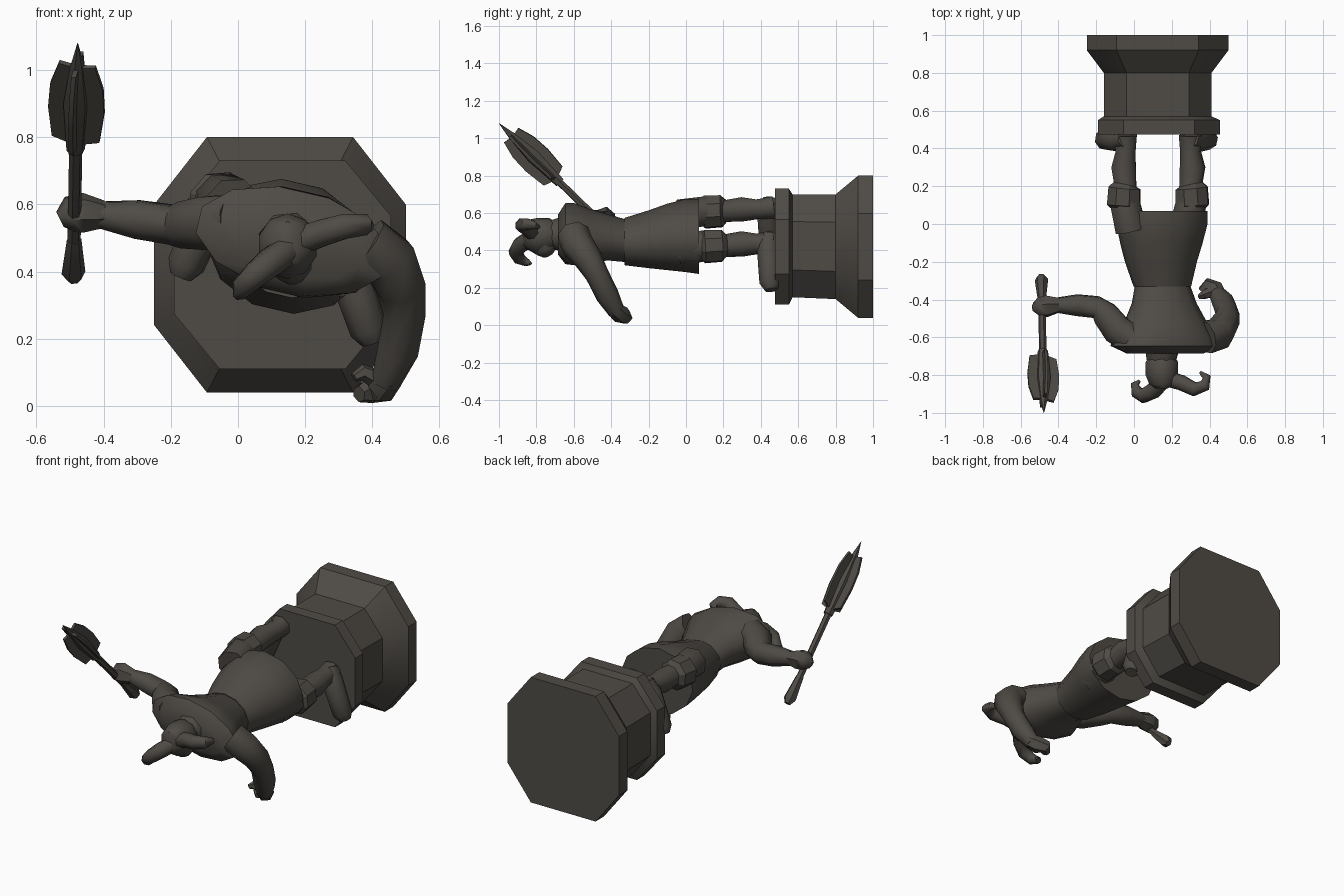
import bpy, bmesh, math
from mathutils import Vector, Matrix

stone = bpy.data.materials.new("dark stone")
stone.diffuse_color = (0.078, 0.070, 0.060, 1)


def finish(name, bm, angle=40):
    bmesh.ops.recalc_face_normals(bm, faces=bm.faces)
    me = bpy.data.meshes.new(name)
    bm.to_mesh(me)
    bm.free()
    ob = bpy.data.objects.new(name, me)
    bpy.context.collection.objects.link(ob)
    me.materials.append(stone)
    bpy.ops.object.select_all(action='DESELECT')
    ob.select_set(True)
    bpy.context.view_layer.objects.active = ob
    bpy.ops.object.shade_smooth_by_angle(angle=math.radians(angle))
    return ob


def skin(name, rings, angle=40):
    """Join equal-sized rings of points into a capped solid."""
    bm = bmesh.new()
    loops = [[bm.verts.new(p) for p in r] for r in rings]
    n = len(loops[0])
    for a, b in zip(loops, loops[1:]):
        for i in range(n):
            j = (i + 1) % n
            bm.faces.new((a[i], a[j], b[j], b[i]))
    bm.faces.new(loops[0])
    bm.faces.new(loops[-1])
    return finish(name, bm, angle)


def body(name, sections, tilt=0, n=12, angle=50):
    """Sections across y: (y, x min, x max, z min, z max)."""
    c, s = math.cos(tilt), math.sin(tilt)
    rings = []
    for y, x0, x1, z0, z1 in sections:
        cx, cz, rx, rz = (x0 + x1) / 2, (z0 + z1) / 2, (x1 - x0) / 2, (z1 - z0) / 2
        rz = math.sqrt(max(rz * rz - (rx * s) ** 2, 0.004)) / c
        ring = []
        for i in range(n):
            a = 2 * math.pi * (i + 0.5) / n
            u, w = rx * math.cos(a) * 1.03, rz * math.sin(a) * 1.03
            ring.append((cx + u * c - w * s, y, cz + u * s + w * c))
        rings.append(ring)
    return skin(name, rings, angle)


def tube(name, pts, n=8, angle=50):
    """Tapered limb through (x, y, z, radius) points."""
    P = [Vector(p[:3]) for p in pts]
    rings, side = [], None
    for k, p in enumerate(pts):
        t = (P[min(k + 1, len(P) - 1)] - P[max(k - 1, 0)]).normalized()
        ref = side if side else Vector((0.3, 0.2, 0.93))
        side = (ref - t * ref.dot(t)).normalized()
        other = t.cross(side)
        rings.append([P[k] + p[3] * (math.cos(a) * side + math.sin(a) * other)
                      for a in [2 * math.pi * i / n for i in range(n)]])
    return skin(name, rings, angle)


# Octagonal pedestal lying along y
rings = []
for y, x0, x1, z0, z1 in [(0.475, -0.19, 0.455, 0.11, 0.73), (0.55, -0.19, 0.455, 0.11, 0.73),
                          (0.57, -0.16, 0.41, 0.15, 0.70), (0.80, -0.16, 0.41, 0.14, 0.70),
                          (0.92, -0.25, 0.50, 0.04, 0.80), (1.0, -0.25, 0.50, 0.04, 0.80)]:
    cx, cz, hx, hz = (x0 + x1) / 2, (z0 + z1) / 2, (x1 - x0) / 2, (z1 - z0) / 2
    rings.append([(cx + hx * u, y, cz + hz * w) for u, w in
                  [(1, .47), (.58, 1), (-.58, 1), (-1, .47), (-1, -.47), (-.58, -1), (.58, -1), (1, -.47)]])
skin("pedestal", rings, 30)

# Tunic skirt and broad chest, shoulders twisted
tilt = math.radians(-13)
body("skirt", [(0.07, -0.09, 0.385, 0.28, 0.67), (0.0, -0.09, 0.385, 0.29, 0.67),
               (-0.1, -0.07, 0.36, 0.30, 0.645), (-0.2, -0.045, 0.33, 0.31, 0.61),
               (-0.33, 0.0, 0.30, 0.325, 0.57)], tilt)
body("chest", [(-0.31, 0.01, 0.29, 0.34, 0.56), (-0.42, -0.01, 0.33, 0.35, 0.59),
               (-0.52, -0.05, 0.385, 0.335, 0.62), (-0.60, -0.10, 0.43, 0.325, 0.65),
               (-0.645, -0.125, 0.45, 0.33, 0.65), (-0.685, -0.04, 0.37, 0.38, 0.59)], tilt)

# Legs, boot cuffs and feet: (name, x, z, outward direction, foot toe x and z)
for side, x, z, toe in [("left", -0.045, 0.61, (-0.155, 0.42)), ("right", 0.30, 0.425, (0.39, 0.225))]:
    d = -1 if side == "left" else 1
    tube(side + "_leg", [(x - d * .03, -0.03, z - .02, .09), (x, 0.10, z, .085), (x, 0.2, z, .062),
                         (x + d * .01, 0.30, z + .01, .07), (x, 0.38, z + .01, .057),
                         (x, 0.47, z + .02, .065)])
    tube(side + "_boot_cuff", [(x + d * .01, 0.085, z - .005, .075), (x + d * .01, 0.10, z - .005, .093),
                               (x + d * .005, 0.19, z, .09), (x, 0.21, z, .065)], 8, 30)
    heel = Vector((x, 0, z + .06))
    tip = Vector((toe[0], 0, toe[1]))
    foot = []
    for f, r, y in [(0, .045, .45), (.25, .062, .44), (.65, .06, .445), (1, .058, .45), (1.14, .035, .455)]:
        p = heel.lerp(tip, f)
        foot.append((p.x, y, p.z, r))
    tube(side + "_foot", foot)

# Bent arm holding the weapon
tube("left_arm", [(-0.01, -0.61, 0.55, .085), (-0.09, -0.56, 0.545, .085), (-0.155, -0.475, 0.54, .075),
                  (-0.20, -0.44, 0.54, .062), (-0.30, -0.43, 0.555, .06), (-0.42, -0.43, 0.57, .04)])
tube("left_hand", [(-0.40, -0.43, 0.57, .042), (-0.46, -0.435, 0.575, .06),
                   (-0.50, -0.44, 0.57, .055), (-0.53, -0.44, 0.555, .025)], 6)

# Lowered arm reaching forward with a curled hand
tube("right_arm", [(0.38, -0.60, 0.48, .09), (0.45, -0.58, 0.43, .088), (0.485, -0.52, 0.35, .075),
                   (0.495, -0.475, 0.27, .063), (0.475, -0.42, 0.16, .062), (0.44, -0.37, 0.07, .045)])
tube("right_hand", [(0.455, -0.39, 0.09, .042), (0.425, -0.345, 0.055, .05), (0.39, -0.325, 0.045, .04),
                    (0.36, -0.355, 0.035, .025)], 6)
tube("right_thumb", [(0.41, -0.36, 0.08, .03), (0.37, -0.375, 0.10, .025), (0.345, -0.385, 0.085, .014)], 6)

# Neck, head, muzzle and curled horns
tube("neck", [(0.15, -0.64, 0.49, .10), (0.145, -0.73, 0.48, .08)])
body("head", [(-0.69, .09, .21, .42, .54), (-0.73, .06, .235, .39, .57), (-0.80, .06, .235, .38, .57),
              (-0.85, .08, .22, .41, .56), (-0.87, .115, .18, .45, .52)], 0, 10)
tube("muzzle", [(0.15, -0.77, 0.46, .07), (0.165, -0.745, 0.395, .055), (0.17, -0.735, 0.375, .03)])
tube("left_horn", [(0.15, -0.83, 0.465, .045), (0.10, -0.885, 0.43, .045), (0.05, -0.91, 0.39, .04),
                   (0.015, -0.89, 0.355, .034), (0.005, -0.85, 0.335, .022), (0.03, -0.83, 0.33, .008)])
tube("right_horn", [(0.18, -0.82, 0.49, .045), (0.25, -0.84, 0.515, .043), (0.32, -0.875, 0.535, .04),
                    (0.375, -0.855, 0.54, .034), (0.385, -0.81, 0.535, .022), (0.35, -0.785, 0.525, .008)])

# Flanged mace: shaft, pommel, spike and crossed blades
start, end = Vector((-0.49, -0.275, 0.375)), Vector((-0.477, -1.0, 1.08))
axis = (end - start).normalized()
length = (end - start).length


def along(t, r):
    return (*start.lerp(end, t), r)


tube("mace_shaft", [along(0.1, .02), along(0.9, .02)], 6)
tube("mace_pommel", [along(0, .018), along(0.03, .036), along(0.17, .022)], 6)
tube("mace_spike", [along(0.55, .028), along(0.75, .04), along(0.9, .022), along(1, .001)], 6)
up = Vector((1, 0, 0)).cross(axis).normalized()
for k in range(4):
    a = k * math.pi / 2 + math.radians(12)
    out = Vector((1, 0, 0)) * math.cos(a) + up * math.sin(a)
    thick = out.cross(axis).normalized() * 0.007
    outline = [(.575, 0), (.60, .072), (.72, .085), (.82, .08), (.91, .055), (.90, 0)]
    pts = [start.lerp(end, t) + out * w for t, w in outline]
    skin("mace_blade", [[p - thick for p in pts], [p + thick for p in pts]], 20)
